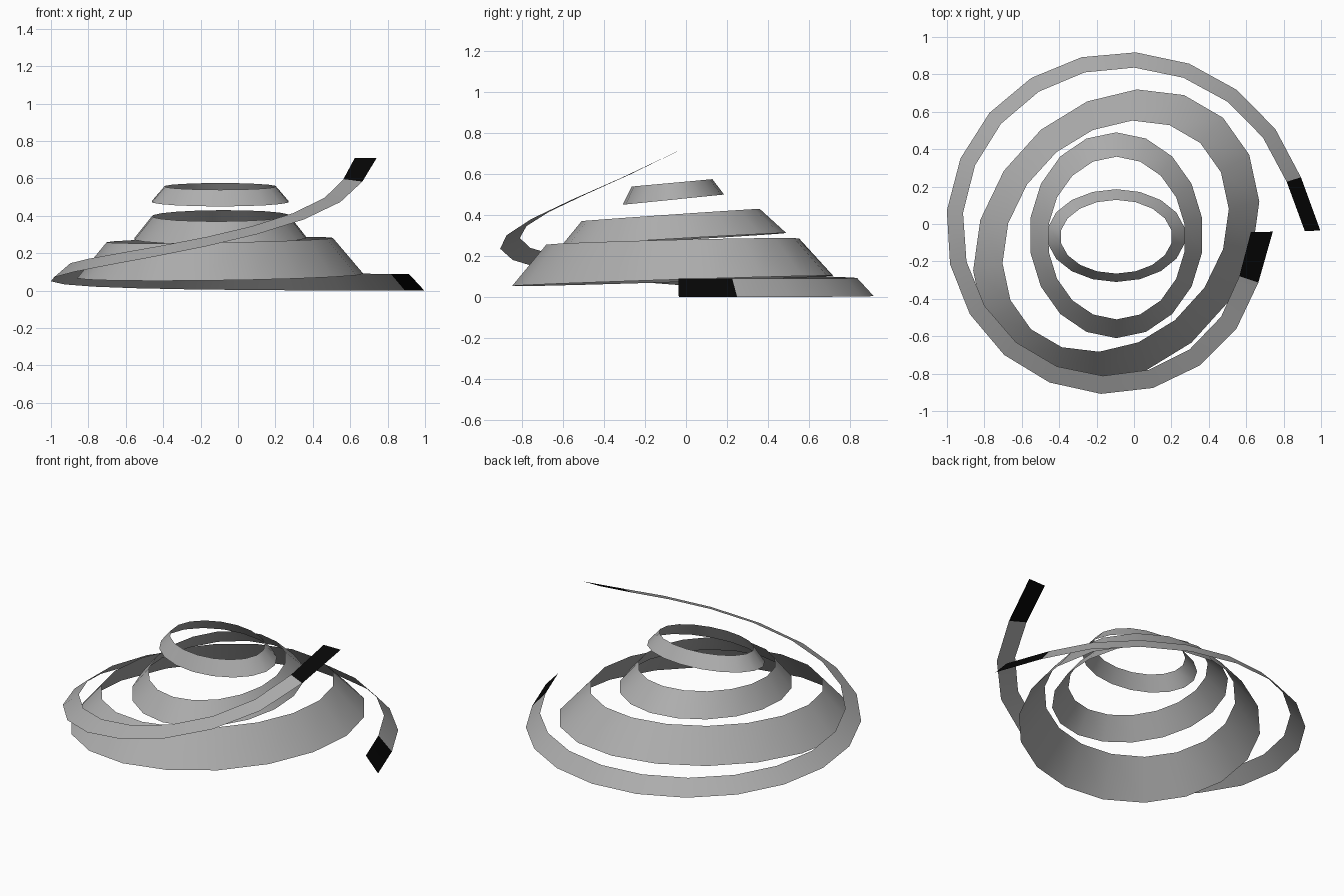
import bpy
import bmesh
from math import cos, sin, radians, pi
from mathutils import Vector

cube = bpy.data.objects.get("Cube")
if cube:
    bpy.data.objects.remove(cube)


def make_material(name, value):
    mat = bpy.data.materials.new(name)
    mat.use_nodes = True
    colour = (value, value, value, 1)
    mat.diffuse_color = colour
    mat.node_tree.nodes["Principled BSDF"].inputs["Base Color"].default_value = colour
    return mat


grey = make_material("mid grey", 0.42)
black = make_material("black", 0.002)


def make_band(name, lower, upper, closed, colour_rule=lambda i: 0):
    """Skin a one-sided band between two edge loops."""
    bm = bmesh.new()
    low = [bm.verts.new(p) for p in lower]
    high = [bm.verts.new(p) for p in upper]
    count = len(low)
    for i in range(count if closed else count - 1):
        j = (i + 1) % count
        face = bm.faces.new((low[i], low[j], high[j], high[i]))
        face.smooth = True
        face.material_index = colour_rule(i)
    mesh = bpy.data.meshes.new(name)
    bm.to_mesh(mesh)
    bm.free()
    mesh.materials.append(grey)
    mesh.materials.append(black)
    obj = bpy.data.objects.new(name, mesh)
    bpy.context.collection.objects.link(obj)
    return obj


SIDES = 18


def ellipse(centre, side_axis, back_axis, phase):
    c, a, b = Vector(centre), Vector(side_axis), Vector(back_axis)
    angles = [2 * pi * (i + phase) / SIDES for i in range(SIDES)]
    return [c + a * cos(t) + b * sin(t) for t in angles]


# Tilted, tapered rings
make_band("lower_ring",
          ellipse((-0.095, -0.065, 0.078), (0.765, 0.185, 0.012), (-0.023, 0.764, 0.023), 0),
          ellipse((-0.098, -0.065, 0.27), (0.605, 0.145, 0.012), (-0.017, 0.602, 0.013), 0), True)
make_band("middle_ring",
          ellipse((-0.095, -0.06, 0.28), (0.465, 0, 0.004), (0, 0.55, 0.032), 0.5),
          ellipse((-0.093, -0.075, 0.4), (0.368, 0, 0.002), (0, 0.435, 0.03), 0.5), True)
make_band("top_ring",
          ellipse((-0.095, -0.062, 0.475), (0.371, 0, 0), (0, 0.248, 0.025), 0.5),
          ellipse((-0.095, -0.068, 0.557), (0.3, 0, 0), (0, 0.197, 0.018), 0.5), True)

# Rising spiral strip with straight black ends
STEPS = 20
outer_edge, inner_edge = [], []
for i in range(STEPS + 1):
    t = i / STEPS
    angle = radians(1.3 + 16.1 * i + 0.095 * i * i)
    radius = 1.042 - 0.26 * t + 0.008 * sin(pi * t)
    width = 0.08 + 0.03 * t * t
    stretch = 1 / cos(radians(16.5 + 3.5 * t)) if i in (0, STEPS) else 1
    height = 0.71 * t ** 3.84
    lift = 0.09 * (1 - t ** 3)
    for edge, r, z in ((outer_edge, radius, height),
                       (inner_edge, radius - width, height + lift)):
        r *= stretch
        edge.append((-0.09 + r * cos(angle), -0.06 + r * sin(angle), z))

make_band("spiral_strip", outer_edge, inner_edge, False,
          lambda i: 1 if i in (0, STEPS - 1) else 0)
